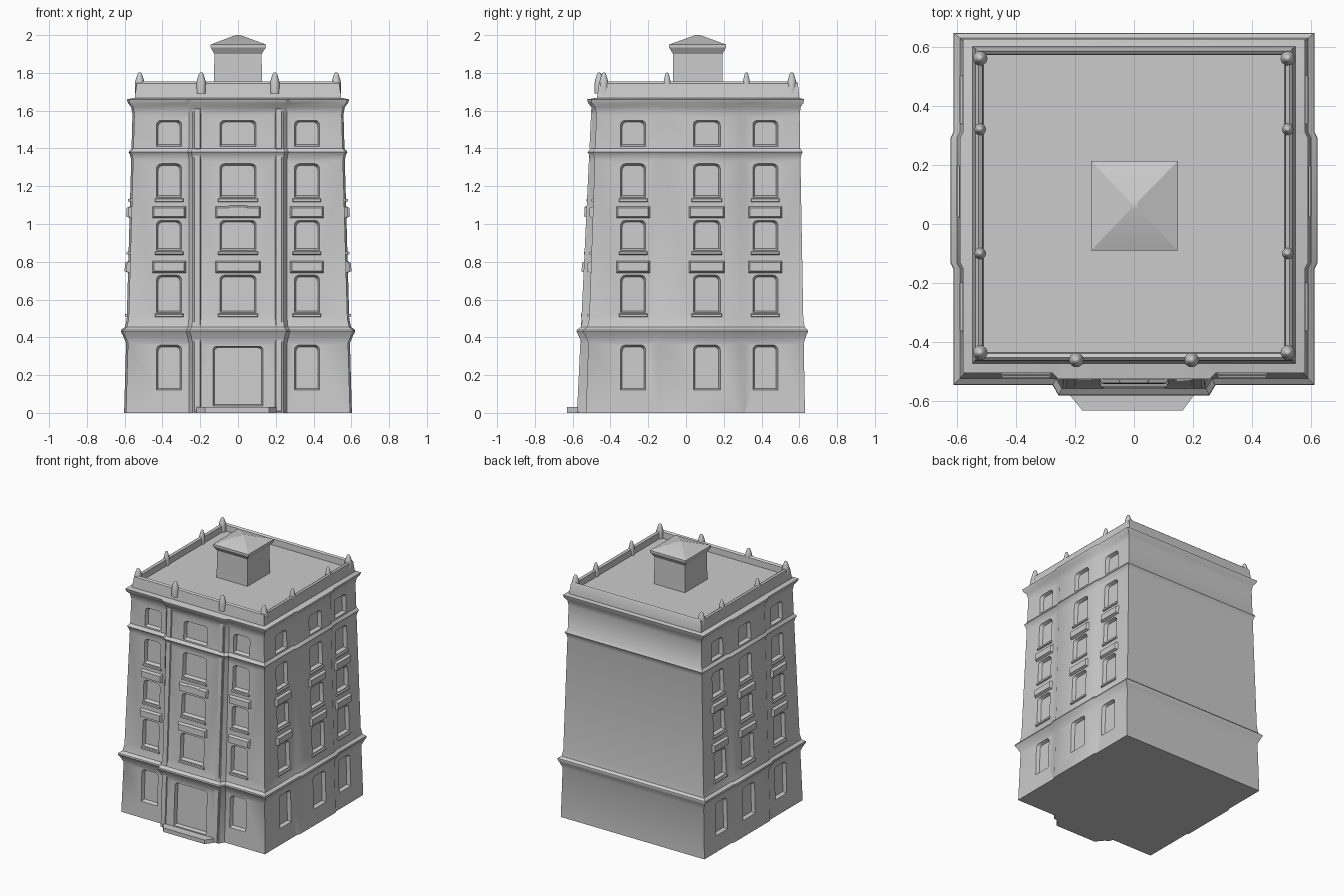
import bpy, bmesh, math
from mathutils import Vector

if "Cube" in bpy.data.objects:
    bpy.data.objects.remove(bpy.data.objects["Cube"])


def hx(z): return 0.593 - 0.028 * z          # half width of the tapering walls
def yf(z): return -0.53 + 0.035 * z          # front wall
def yb(z): return 0.63 - 0.018 * z           # back wall
def bay(z): return 0.04 - 0.012 * z          # projection of the front bay


SIDE_BAY = 0.01


def finish(name, bm, angle=35):
    bmesh.ops.recalc_face_normals(bm, faces=bm.faces)
    me = bpy.data.meshes.new(name)
    bm.to_mesh(me)
    bm.free()
    ob = bpy.data.objects.new(name, me)
    bpy.context.collection.objects.link(ob)
    smooth(ob, angle)
    return ob


def smooth(ob, angle=35):
    bpy.ops.object.select_all(action='DESELECT')
    ob.select_set(True)
    bpy.context.view_layer.objects.active = ob
    bpy.ops.object.shade_smooth_by_angle(angle=math.radians(angle))


def loft(name, rings, angle=35):
    bm = bmesh.new()
    loops = [[bm.verts.new(p) for p in r] for r in rings]
    for a, b in zip(loops, loops[1:]):
        for i in range(len(a)):
            j = (i + 1) % len(a)
            bm.faces.new((a[i], a[j], b[j], b[i]))
    bm.faces.new(loops[0][::-1])
    bm.faces.new(loops[-1])
    return finish(name, bm, angle)


def rect(x0, x1, y0, y1, z):
    return [(x0, y0, z), (x1, y0, z), (x1, y1, z), (x0, y1, z)]


def outline(z, o, k):
    # wall cross-section with front and side bays, grown by o
    x, f, r = hx(z) + o, yf(z) - o, yb(z) + o * 0.8
    b, s = bay(z) * k, SIDE_BAY * k
    right = [(x, f), (x, -0.15), (x + s, -0.13), (x + s, 0.29), (x, 0.31), (x, r)]
    left = [(-px, py) for px, py in reversed(right)]
    front = [(-0.26 - o / 2, f), (-0.24 - o / 2, f - b), (0.24 + o / 2, f - b), (0.26 + o / 2, f)]
    return [(px, py, z) for px, py in right + left + front]


# Body: one vertical profile of (height, outward offset)
profile = [(0, 0), (0.37, 0), (0.41, 0.018), (0.43, 0.03), (0.44, 0.028), (0.455, 0.008), (0.5, 0),
           (1.34, 0), (1.37, 0.008), (1.38, 0.016), (1.40, 0), (1.58, 0), (1.62, 0.008),
           (1.64, 0.026), (1.66, 0.032), (1.668, 0), (1.745, -0.008), (1.755, -0.018),
           (1.745, -0.032), (1.70, -0.036)]
body = loft("building_body", [outline(z, o, 1 if z < 1.665 else 0) for z, o in profile])


def place(face, u, z, out, in_bay):
    if face == "front":
        return Vector((u, yf(z) - out - (bay(z) if in_bay else 0), z))
    x = hx(z) + out + (SIDE_BAY if in_bay else 0)
    return Vector((x if face == "right" else -x, u, z))


def prism(bm, face, u, w, z0, z1, out0, out1, grow, in_bay, r=0.0):
    # panel on a facade with rounded top corners, widening from out0 to out1
    def shape(g):
        h, a, b = w / 2 + g, z0 - g, z1 + g
        if r == 0:
            return [(-h, a), (h, a), (h, b), (-h, b)]
        arc = [(h - r + r * math.cos(t), b - r + r * math.sin(t))
               for t in (math.pi / 2 * i / 4 for i in range(5))]
        return [(-h, a), (h, a)] + arc + [(-px, pz) for px, pz in reversed(arc)]
    inner = [bm.verts.new(place(face, u + p, z, out0, in_bay)) for p, z in shape(0)]
    outer = [bm.verts.new(place(face, u + p, z, out1, in_bay)) for p, z in shape(grow)]
    bm.faces.new(inner)
    bm.faces.new(outer[::-1])
    n = len(inner)
    for i in range(n):
        j = (i + 1) % n
        bm.faces.new((inner[i], outer[i], outer[j], inner[j]))


ROWS = [(0.13, 0.35), (0.54, 0.72), (0.87, 1.01), (1.15, 1.31), (1.42, 1.54)]
COLUMNS = [("front", -0.365, 0.115, False), ("front", 0, 0.175, True), ("front", 0.365, 0.115, False)]
for side in ("left", "right"):
    COLUMNS += [(side, -0.28, 0.115, False), (side, 0.11, 0.125, True), (side, 0.42, 0.115, False)]

# Window and door recesses, with hoods and sills
cut, trim = bmesh.new(), bmesh.new()
for face, u, w, b in COLUMNS:
    for row, (z0, z1) in enumerate(ROWS):
        if face == "front" and b and row == 0:
            prism(cut, face, 0, 0.25, 0.045, 0.345, -0.025, 0.04, 0.02, True, 0.02)
            continue
        prism(cut, face, u, w, z0, z1, -0.025, 0.03, 0.02, b, 0.025)
        if row in (1, 2):
            prism(trim, face, u, w + 0.045, z1 + 0.03, z1 + 0.075, 0.018, -0.012, 0.014, b)
        if row in (1, 2, 3):
            prism(trim, face, u, w + 0.03, z0 - 0.03, z0 - 0.018, 0.01, -0.01, 0.006, b)
# Raised pediment over the middle front window
prism(trim, "front", 0, 0.1, 1.07, 1.09, 0.018, -0.012, 0.012, True, 0.012)
# Narrow pilasters at the edges of the front bay
for u in (-0.215, 0.215):
    for z0, z1 in ((0.46, 1.36), (1.40, 1.61), (0.01, 0.40)):
        prism(trim, "front", u, 0.03, z0, z1, 0.007, -0.01, 0.008, True)
cutter = finish("recess_cutter", cut)
cutter.hide_render = True
finish("window_trim", trim)

mod = body.modifiers.new("recesses", 'BOOLEAN')
mod.operation, mod.solver, mod.object = 'DIFFERENCE', 'EXACT', cutter
bpy.context.view_layer.objects.active = body
bpy.ops.object.modifier_apply(modifier=mod.name)
bpy.data.objects.remove(cutter, do_unlink=True)
smooth(body)

# Door step with chamfered corners
step = [(-0.22, -0.5), (-0.22, -0.575), (-0.175, -0.63), (0.165, -0.63), (0.205, -0.575), (0.205, -0.5)]
loft("door_step", [[(x, y, z) for x, y in step] for z in (0, 0.03)])

# Rooftop hut with overhanging pyramid roof
loft("roof_hut", [rect(-0.128, 0.128, -0.07, 0.195, 1.69), rect(-0.125, 0.125, -0.068, 0.193, 1.90),
                  rect(-0.145, 0.148, -0.09, 0.213, 1.935), rect(-0.145, 0.148, -0.09, 0.213, 1.95),
                  rect(-0.012, 0.012, 0.05, 0.074, 2.0)], 20)

# Finials along the parapet
spots = [(x, -0.46) for x in (-0.195, 0.195)]
for x in (-0.52, 0.52):
    spots += [(x, y) for y in (-0.435, -0.1, 0.32, 0.56)]
for x, y in spots:
    big = 1.25 if abs(y) > 0.43 else 1.0
    rings = [[(x + r * big * math.cos(a), y + r * big * math.sin(a), z)
              for a in (math.tau * i / 10 for i in range(10))]
             for z, r in ((1.69, 0.02), (1.75, 0.02), (1.765, 0.017), (1.785, 0.012), (1.798, 0.008), (1.803, 0.002))]
    loft("finial", rings, 60)
